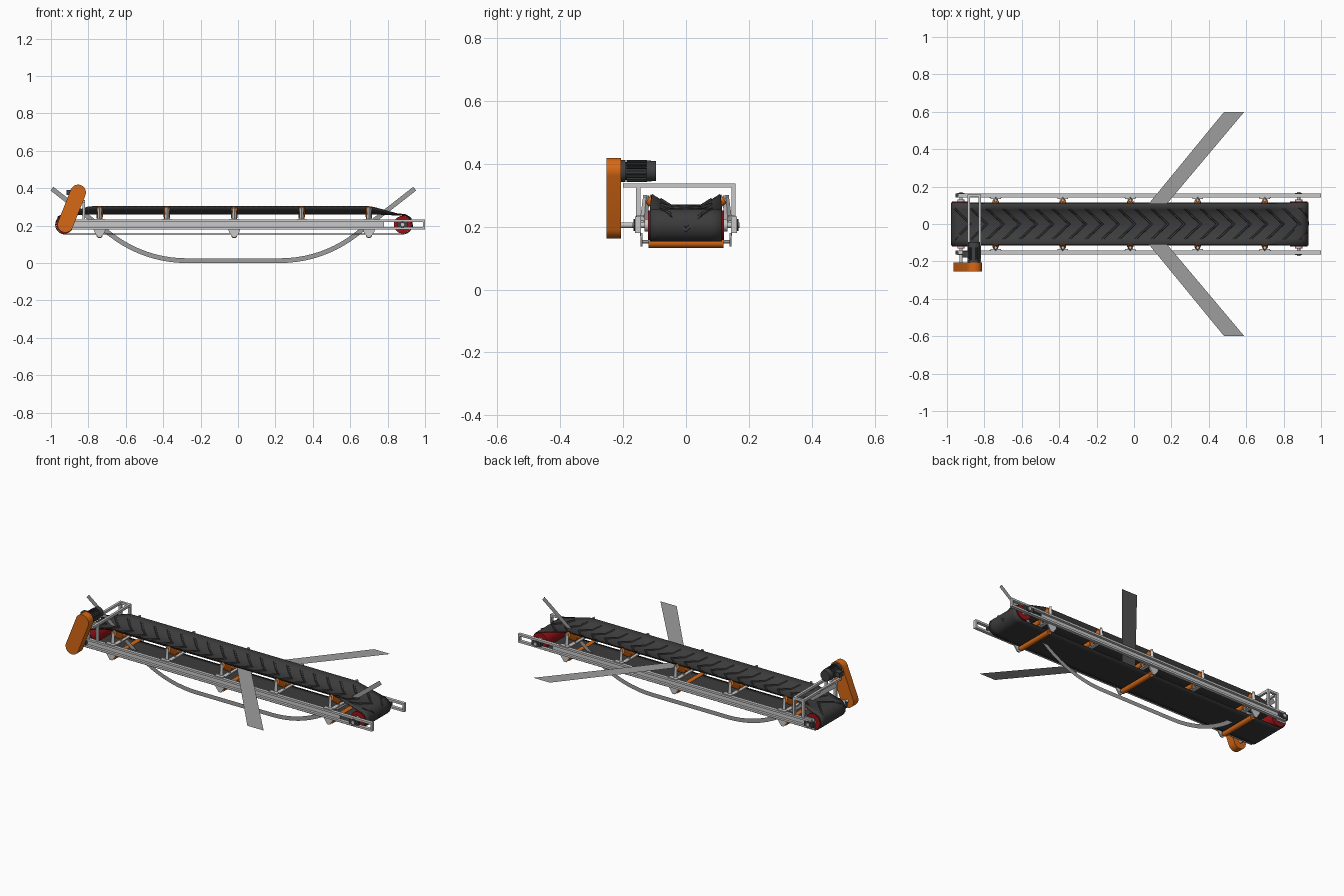
import bpy, bmesh, math
from mathutils import Vector, Matrix

cube = bpy.data.objects.get("Cube")
if cube:
    bpy.data.objects.remove(cube)


def material(name, rgb):
    m = bpy.data.materials.new(name)
    m.use_nodes = True
    m.diffuse_color = (*rgb, 1)
    bsdf = m.node_tree.nodes["Principled BSDF"]
    bsdf.inputs["Base Color"].default_value = (*rgb, 1)
    bsdf.inputs["Roughness"].default_value = 0.6
    return m


STEEL = material("light steel", (0.58, 0.58, 0.58))
GREY = material("plain grey", (0.34, 0.34, 0.34))
RUBBER = material("black rubber", (0.045, 0.045, 0.047))
DARK = material("dark motor grey", (0.05, 0.053, 0.056))
ORANGE = material("orange paint", (0.68, 0.14, 0.008))
RED = material("red paint", (0.32, 0.006, 0.008))


def finish(name, bm, mat, smooth=False):
    bmesh.ops.recalc_face_normals(bm, faces=bm.faces)
    me = bpy.data.meshes.new(name)
    bm.to_mesh(me)
    bm.free()
    me.materials.append(mat)
    ob = bpy.data.objects.new(name, me)
    bpy.context.collection.objects.link(ob)
    if smooth:
        bpy.ops.object.select_all(action='DESELECT')
        ob.select_set(True)
        bpy.context.view_layer.objects.active = ob
        bpy.ops.object.shade_smooth_by_angle(angle=math.radians(35))
    return ob


def box(bm, x0, x1, y0, y1, z0, z1):
    size = Matrix.Diagonal((x1 - x0, y1 - y0, z1 - z0, 1))
    mid = Matrix.Translation(((x0 + x1) / 2, (y0 + y1) / 2, (z0 + z1) / 2))
    bmesh.ops.create_cube(bm, size=1, matrix=mid @ size)


def rod(bm, a, b, r, sides=24, r2=None):
    a, b = Vector(a), Vector(b)
    turn = (b - a).to_track_quat('Z', 'Y').to_matrix().to_4x4()
    bmesh.ops.create_cone(bm, cap_ends=True, segments=sides, radius1=r, radius2=r2 or r,
                          depth=(b - a).length, matrix=Matrix.Translation((a + b) / 2) @ turn)


def prism(bm, outline, y0, y1):
    """Extrude an outline of (x, z) points from y0 to y1."""
    f = bm.faces.new([bm.verts.new((x, y0, z)) for x, z in outline])
    new = bmesh.ops.extrude_face_region(bm, geom=[f])["geom"]
    bmesh.ops.translate(bm, vec=(0, y1 - y0, 0),
                        verts=[v for v in new if isinstance(v, bmesh.types.BMVert)])


# Belt path: troughed top run, drum wrap, flat return run, drum wrap
XL, XR, ZC, R = -0.925, 0.88, 0.205, 0.05
RUN, WRAP = XR - XL, math.pi * R


def surf(s, y, h=0.0):
    s %= 2 * (RUN + WRAP)
    if s < RUN:
        x = XL + s
        t = max(0, min(1, s / 0.13, (XR - x) / 0.17))
        lift = t * (0.008 + 0.6 * max(0, abs(y) - 0.05))
        return (x, y * (1 - 0.05 * t), ZC + R + h + lift)
    if s < RUN + WRAP:
        a = (s - RUN) / R
        return (XR + (R + h) * math.sin(a), y, ZC + (R + h) * math.cos(a))
    if s < 2 * RUN + WRAP:
        return (XR - (s - RUN - WRAP), y, ZC - R - h)
    a = (s - 2 * RUN - WRAP) / R
    return (XL - (R + h) * math.sin(a), y, ZC - (R + h) * math.cos(a))


stations = [i * RUN / 60 for i in range(61)] + [RUN + i * WRAP / 14 for i in range(1, 14)]
stations += [s + RUN + WRAP for s in stations]
bm = bmesh.new()
ys = (-0.115, -0.08, -0.05, 0, 0.05, 0.08, 0.115)
rings = [[bm.verts.new(surf(s, y)) for y in ys] for s in stations]
for i, ring in enumerate(rings):
    nxt = rings[(i + 1) % len(rings)]
    for j in range(len(ys) - 1):
        bm.faces.new((ring[j], nxt[j], nxt[j + 1], ring[j + 1]))
belt = finish("belt", bm, RUBBER, True)
belt.modifiers.new("thickness", 'SOLIDIFY').thickness = 0.005
belt.modifiers["thickness"].offset = 0

# Chevron cleats standing on the belt
bm = bmesh.new()
for k in range(22):
    s0 = k * 0.088 + 0.05
    prev = None
    for y in (-0.085, -0.05, 0, 0.05, 0.085):
        s = s0 - 1.0 * abs(y)
        sec = [bm.verts.new(surf(s + d, y, h))
               for d, h in ((-0.009, 0.001), (-0.005, 0.008), (0.005, 0.008), (0.009, 0.001))]
        if prev:
            for j in range(3):
                bm.faces.new((prev[j], sec[j], sec[j + 1], prev[j + 1]))
        prev = sec
finish("belt_cleats", bm, RUBBER)

# Drums, shafts and bearings
for name, x in (("drive_drum", XL), ("tail_drum", XR)):
    bm = bmesh.new()
    rod(bm, (x, -0.121, ZC), (x, 0.121, ZC), 0.047, 32)
    finish(name, bm, RED, True)
    bm = bmesh.new()
    rod(bm, (x, -0.215 if x < 0 else -0.17, ZC), (x, 0.17, ZC), 0.009, 16)
    for s in (-1, 1):
        rod(bm, (x, s * 0.12, ZC), (x, s * 0.132, ZC), 0.02, 20)
    finish(name + "_shaft", bm, STEEL, True)
    bm = bmesh.new()
    for s in (-1, 1):
        box(bm, x - 0.03, x + 0.03, s * 0.155 - 0.009, s * 0.155 + 0.009, ZC - 0.016, ZC + 0.016)
        rod(bm, (x, s * 0.145, ZC), (x, s * 0.167, ZC), 0.019, 20)
    finish(name + "_bearings", bm, DARK, True)

# Side rails: outward channels with an open slot at the tail end
for name, s in (("right_rail", -1), ("left_rail", 1)):
    bm = bmesh.new()
    inner, web, outer = s * 0.143, s * 0.147, s * 0.162
    box(bm, -0.94, 0.78, min(inner, web), max(inner, web), 0.18, 0.232)
    for z in (0.18, 0.22):
        box(bm, -0.94, 1.0, min(inner, outer), max(inner, outer), z, z + 0.012)
    box(bm, 0.99, 1.0, min(inner, outer), max(inner, outer), 0.19, 0.222)
    box(bm, -0.955, -0.89, min(inner, web), max(inner, web), 0.17, 0.24)
    finish(name, bm, STEEL)

# Troughing idlers: one flat and two tilted rollers on a cross frame
for i in range(5):
    x = -0.74 + 0.36 * i
    rollers, frame = bmesh.new(), bmesh.new()
    rod(rollers, (x, -0.048, 0.243), (x, 0.048, 0.243), 0.016, 20)
    box(frame, x - 0.012, x + 0.012, -0.145, 0.145, 0.212, 0.219)
    for s in (-1, 1):
        rod(rollers, (x, s * 0.056, 0.246), (x, s * 0.121, 0.288), 0.017, 20)
        rod(frame, (x, s * 0.12, 0.287), (x, s * 0.131, 0.294), 0.006, 10)
        rod(frame, (x, s * 0.133, 0.217), (x, s * 0.127, 0.3), 0.014, 4, 0.009)
        rod(frame, (x, s * 0.052, 0.214), (x, s * 0.052, 0.25), 0.006, 8)
        box(frame, x - 0.028, x + 0.028, s * 0.145 - 0.012, s * 0.145 + 0.012, 0.231, 0.236)
    finish("idler_rollers", rollers, ORANGE, True)
    finish("idler_frame", frame, STEEL)

# Return rollers with tapered hangers
for i in range(3):
    x = -0.74 + 0.72 * i
    bm = bmesh.new()
    rod(bm, (x, -0.12, 0.149), (x, 0.12, 0.149), 0.0165, 20)
    finish("return_roller", bm, ORANGE, True)
    bm = bmesh.new()
    rod(bm, (x, -0.143, 0.152), (x, 0.143, 0.152), 0.006, 10)
    for s in (-1, 1):
        prism(bm, [(x - 0.032, 0.18), (x + 0.032, 0.18), (x + 0.028, 0.165),
                   (x + 0.008, 0.137), (x - 0.008, 0.137), (x - 0.028, 0.165)], s * 0.138, s * 0.145)
    finish("return_hangers", bm, STEEL)

# Drive cover: stadium between drum shaft and motor shaft
low, top = Vector((-0.923, 0.205)), Vector((-0.855, 0.377))
tilt = math.atan2(top.y - low.y, top.x - low.x)
outline = []
for c, start in ((top, tilt - math.pi / 2), (low, tilt + math.pi / 2)):
    for k in range(17):
        a = start + math.pi * k / 16
        outline.append((c.x + 0.042 * math.cos(a), c.y + 0.042 * math.sin(a)))
bm = bmesh.new()
prism(bm, outline, -0.253, -0.206)
finish("drive_cover", bm, ORANGE, True)

# Motor with cooling fins, end cap and terminal box
mx, mz = top
bm = bmesh.new()
rod(bm, (mx, -0.207, mz), (mx, -0.192, mz), 0.035)
rod(bm, (mx, -0.192, mz), (mx, -0.12, mz), 0.028)
rod(bm, (mx, -0.125, mz), (mx, -0.095, mz), 0.034, 24, 0.031)
for k in range(20):
    a = k * math.pi / 10
    fin = bmesh.ops.create_cube(bm, size=1, matrix=Matrix.Translation((mx, -0.157, mz))
                                @ Matrix.Rotation(a, 4, 'Y') @ Matrix.Translation((0.03, 0, 0))
                                @ Matrix.Diagonal((0.009, 0.065, 0.003, 1)))
box(bm, mx - 0.062, mx - 0.025, -0.18, -0.145, mz - 0.014, mz + 0.014)
finish("motor", bm, DARK, True)

# Motor stand: two portal bars on posts, tied at both sides
bm = bmesh.new()
for x in (-0.884, -0.824):
    box(bm, x - 0.007, x + 0.007, -0.2, 0.158, 0.324, 0.338)
    for y in (-0.152, 0.151):
        box(bm, x - 0.007, x + 0.007, y - 0.007, y + 0.007, 0.23, 0.325)
for y in (-0.152, 0.151):
    box(bm, -0.878, -0.83, y - 0.007, y + 0.007, 0.324, 0.338)
finish("motor_stand", bm, STEEL)

# Flat chevron sheet spreading to both sides
bm = bmesh.new()
for s in (-1, 1):
    bm.faces.new([bm.verts.new((x, s * y, 0.245))
                  for x, y in ((-0.01, 0), (0.085, 0), (0.59, 0.6), (0.482, 0.6))])
finish("chevron_sheet", bm, GREY)

# Upright curved sheet: flat base, two arcs and straight tips
bm = bmesh.new()
angle, radius, cx = math.radians(38), 0.66, -0.025
half = [(0.25 + radius * math.sin(a), 0.0125 + radius * (1 - math.cos(a)), a)
        for a in (angle * k / 10 for k in range(11))]
x, z, a = half[-1]
half.append((0.97, z + (0.97 - x) * math.tan(angle), angle))
mirror = [(-x, z, -a) for x, z, a in reversed(half)]
edges = [[bm.verts.new((cx + x - d * math.sin(a), 0, z + d * math.cos(a))) for d in (-0.0125, 0.0125)]
         for x, z, a in mirror + half]
for p, q in zip(edges, edges[1:]):
    bm.faces.new((p[0], q[0], q[1], p[1]))
finish("curved_sheet", bm, GREY)
